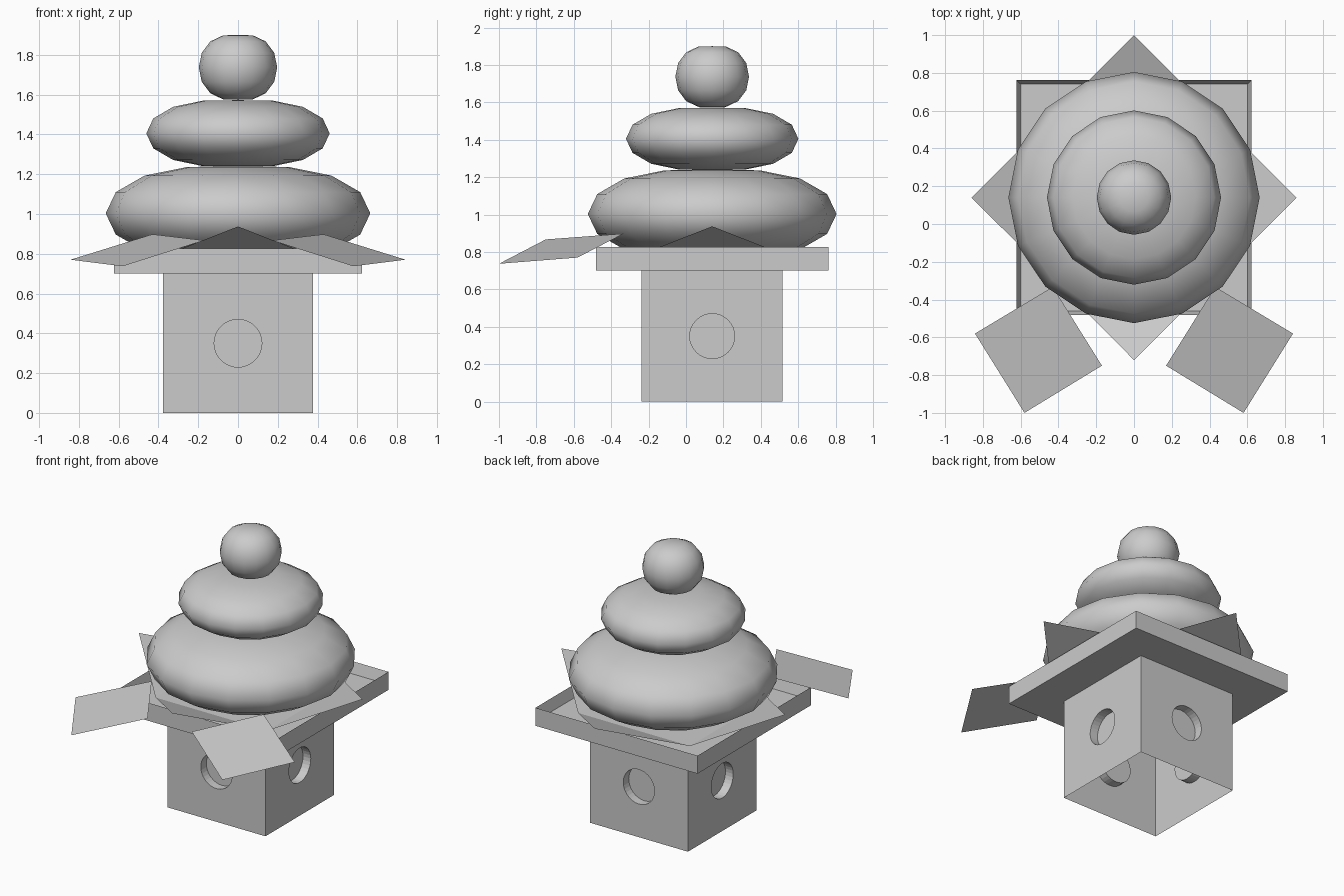
import bpy, bmesh, math
from mathutils import Matrix, Vector

cube = bpy.data.objects.get("Cube")
if cube:
    bpy.data.objects.remove(cube, do_unlink=True)

CY = 0.14  # y of the stand's axis

# Single light grey colour
grey = bpy.data.materials.new("light_grey")
grey.use_nodes = True
GREY = (0.6, 0.6, 0.6, 1.0)
grey.diffuse_color = GREY
for node in grey.node_tree.nodes:
    if node.type == 'BSDF_PRINCIPLED':
        node.inputs["Base Color"].default_value = GREY
        node.inputs["Roughness"].default_value = 0.7


def finish(name, bm, loc=(0, CY, 0), smooth=False):
    mesh = bpy.data.meshes.new(name)
    for f in bm.faces:
        f.smooth = smooth
    bm.to_mesh(mesh)
    bm.free()
    mesh.materials.append(grey)
    obj = bpy.data.objects.new(name, mesh)
    obj.location = loc
    bpy.context.collection.objects.link(obj)
    return obj


# Hollow stand, open below: four walls, each with a round recess
def add_wall(bm, turn, half=0.377, half_z=0.35, radius=0.12, depth=0.06, n=32):
    rot = Matrix.Rotation(turn, 4, 'Z')
    rim, edge, back = [], [], []
    for i in range(n):
        a = 2 * math.pi * i / n
        c, s = math.cos(a), math.sin(a)
        m = max(abs(c), abs(s))
        for ring, x, y, z in ((rim, radius * c, -half, radius * s),
                              (edge, half * c / m, -half, half_z * s / m),
                              (back, radius * c, depth - half, radius * s)):
            ring.append(bm.verts.new(rot @ Vector((x, y, z + half_z))))
    for i in range(n):
        j = (i + 1) % n
        bm.faces.new((rim[i], edge[i], edge[j], rim[j]))
        bm.faces.new((rim[i], rim[j], back[j], back[i]))
    bm.faces.new(back)


bm = bmesh.new()
for k in range(4):
    add_wall(bm, k * math.pi / 2)
bmesh.ops.remove_doubles(bm, verts=bm.verts, dist=1e-4)
finish("stand", bm)

# Square tray with a thin raised rim
bm = bmesh.new()
bmesh.ops.create_cube(bm, size=1, matrix=Matrix.Translation((0, 0, 0.7635))
                      @ Matrix.Diagonal((1.245, 1.245, 0.125, 1)))
top = max(bm.faces, key=lambda f: f.calc_center_median().z)
bmesh.ops.inset_region(bm, faces=[top], thickness=0.031)
bmesh.ops.translate(bm, verts=top.verts, vec=(0, 0, -0.076))
finish("tray", bm)

# Paper sheet turned 45 degrees, its four corners folded up
bm = bmesh.new()
mids, tips = [], []
for k in range(4):
    a = k * math.pi / 2
    tips.append(bm.verts.new((0.86 * math.cos(a), 0.86 * math.sin(a), 0.937)))
    b = a + math.pi / 4
    r = 0.43 * math.sqrt(2)
    mids.append(bm.verts.new((r * math.cos(b), r * math.sin(b), 0.768)))
bm.faces.new(mids)
for k in range(4):
    bm.faces.new((mids[k - 1], tips[k], mids[k]))
finish("paper_sheet", bm)

# Two tilted paper squares at the front
corners = ((0.43, -0.333, 0.898), (0.17, -0.75, 0.867),
           (0.58, -1.0, 0.737), (0.842, -0.58, 0.77))
for side, sx in (("left", 1), ("right", -1)):
    bm = bmesh.new()
    verts = [bm.verts.new((sx * x, y, z)) for x, y, z in corners]
    bm.faces.new(verts if sx > 0 else verts[::-1])
    finish(side + "_paper_square", bm, loc=(0, 0, 0))

# Stacked round cakes and fruit: flattened spheres with broad tops
RING_HEIGHT = (0, 0.45, 0.8, 0.985, 1.0)
for name, radius, half_h, z in (("lower_cake", 0.665, 0.237, 1.003),
                                ("upper_cake", 0.461, 0.167, 1.405),
                                ("top_fruit", 0.197, 0.163, 1.737)):
    bm = bmesh.new()
    bmesh.ops.create_uvsphere(bm, u_segments=16, v_segments=8, radius=1)
    for v in bm.verts:
        ring = round(math.asin(max(-1, min(1, v.co.z))) / (math.pi / 8))
        h = math.copysign(RING_HEIGHT[abs(ring)], ring)
        v.co = (v.co.x * radius, v.co.y * radius, h * half_h)
    finish(name, bm, loc=(0, CY, z), smooth=True)
